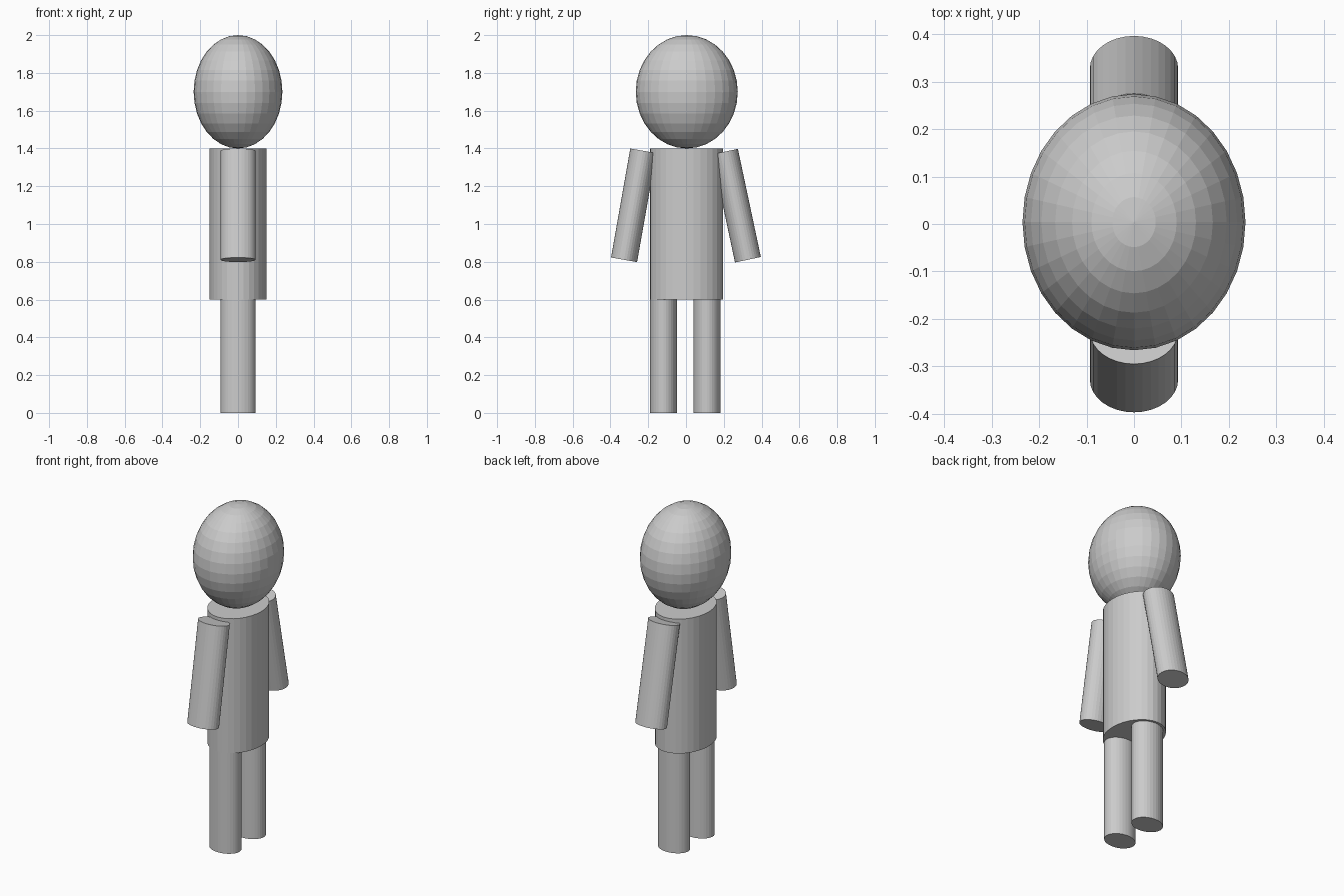
import bpy
from math import radians

cube = bpy.data.objects.get("Cube")
if cube:
    bpy.data.objects.remove(cube, do_unlink=True)

# One plain grey for the whole figure
grey = bpy.data.materials.new("plain_grey")
grey.use_nodes = True
colour = (0.6, 0.6, 0.6, 1)
grey.diffuse_color = colour
grey.node_tree.nodes["Principled BSDF"].inputs["Base Color"].default_value = colour


def finish(name, scale):
    obj = bpy.context.object
    obj.name = name
    obj.scale = scale
    obj.data.materials.append(grey)
    bpy.ops.object.shade_flat()
    return obj


def elliptic_cylinder(name, centre, rx, ry, height, tilt=0):
    bpy.ops.mesh.primitive_cylinder_add(
        vertices=32, radius=1, depth=1, location=centre,
        rotation=(radians(tilt), 0, 0))
    return finish(name, (rx, ry, height))


# Head: faceted egg-shaped ball
bpy.ops.mesh.primitive_uv_sphere_add(
    segments=32, ring_count=16, radius=1, location=(0, 0.004, 1.7))
finish("head", (0.235, 0.27, 0.3))

# Torso
elliptic_cylinder("torso", (0, 0.003, 1.0), 0.152, 0.194, 0.8)

# Legs
elliptic_cylinder("front_leg", (0, -0.119, 0.3), 0.093, 0.071, 0.6)
elliptic_cylinder("back_leg", (0, 0.111, 0.3), 0.093, 0.072, 0.6)

# Arms, leaning outward towards the hands
elliptic_cylinder("front_arm", (0, -0.277, 1.099), 0.093, 0.07, 0.586, -10)
elliptic_cylinder("back_arm", (0, 0.267, 1.097), 0.093, 0.07, 0.585, 12)
